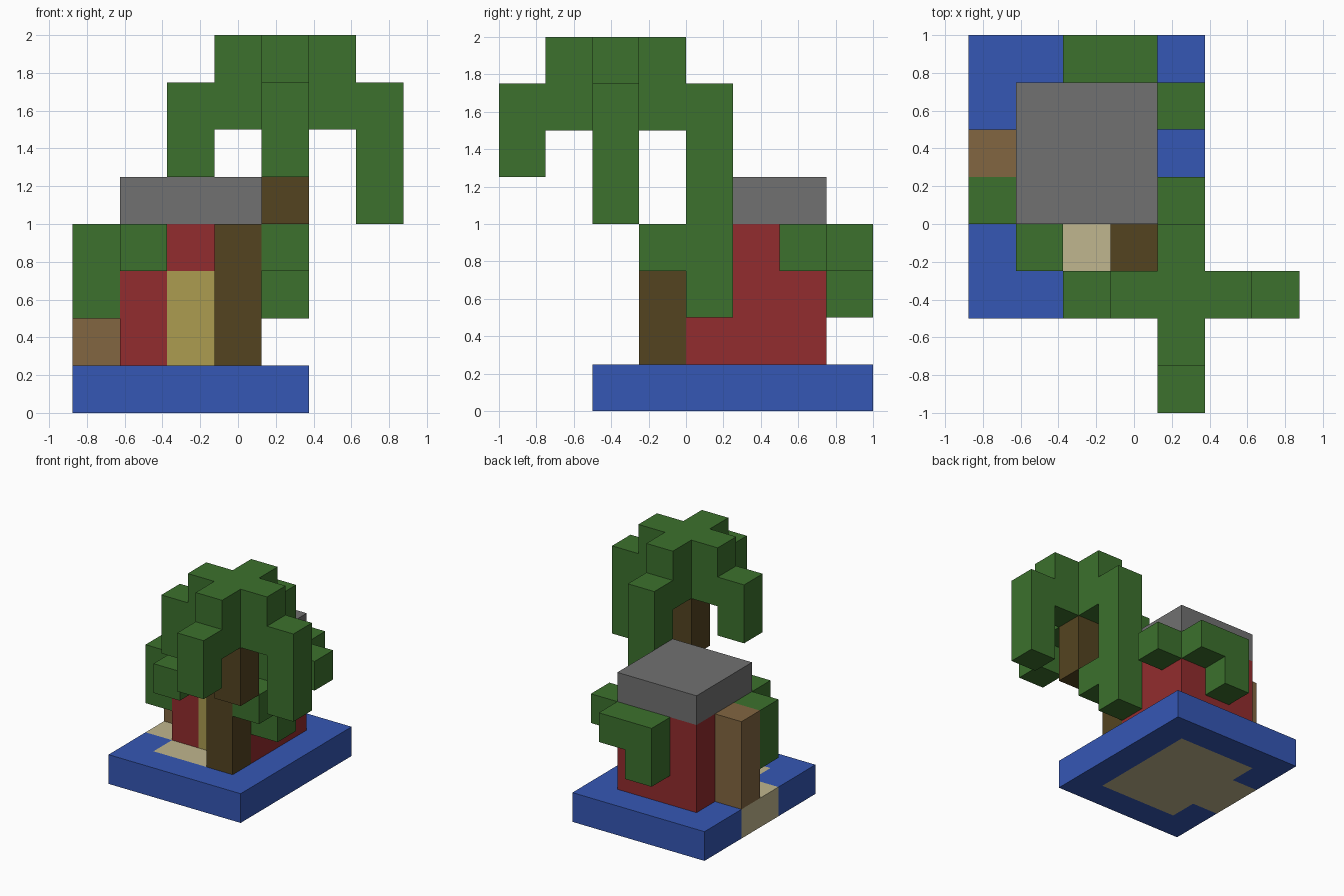
import bpy
import bmesh
from mathutils import Vector
from itertools import product

UNIT = 0.25                         # edge of one block
ORIGIN = Vector((-0.875, -1.0, 0))  # corner of the block grid

if "Cube" in bpy.data.objects:
    bpy.data.objects.remove(bpy.data.objects["Cube"])


def material(name, hex_colour):
    """Flat material from an sRGB hex string."""
    def linear(c):
        return c / 12.92 if c <= 0.04045 else ((c + 0.055) / 1.055) ** 2.4
    rgb = [linear(b / 255) for b in bytes.fromhex(hex_colour)]
    mat = bpy.data.materials.new(name)
    mat.use_nodes = True
    mat.diffuse_color = (*rgb, 1)
    bsdf = next(n for n in mat.node_tree.nodes if n.type == "BSDF_PRINCIPLED")
    bsdf.inputs["Base Color"].default_value = (*rgb, 1)
    bsdf.inputs["Roughness"].default_value = 0.9
    return mat


def box(x, y, z):
    """Grid cells filled by a box; each axis is one index or (first, last)."""
    spans = [(a, a) if isinstance(a, int) else a for a in (x, y, z)]
    return set(product(*(range(a, b + 1) for a, b in spans)))


def blocks(name, *layers):
    """One object from (material, cells) layers, with only its outer skin."""
    filled = {cell: i for i, (_, cells) in enumerate(layers) for cell in cells}
    bm = bmesh.new()
    for cell, index in filled.items():
        for axis, sign in product(range(3), (-1, 1)):
            step = [0, 0, 0]
            step[axis] = sign
            if tuple(c + s for c, s in zip(cell, step)) in filled:
                continue
            corners = []
            for u, v in ((0, 0), (1, 0), (1, 1), (0, 1))[::sign]:
                p = Vector(cell)
                p[axis] += sign > 0
                p[(axis + 1) % 3] += u
                p[(axis + 2) % 3] += v
                corners.append(bm.verts.new(ORIGIN + p * UNIT))
            bm.faces.new(corners).material_index = index
    bmesh.ops.remove_doubles(bm, verts=bm.verts, dist=0.001)
    bmesh.ops.dissolve_limit(bm, angle_limit=0.01, verts=bm.verts,
                             edges=bm.edges, delimit={"MATERIAL"})
    mesh = bpy.data.meshes.new(name)
    bm.to_mesh(mesh)
    bm.free()
    for mat, _ in layers:
        mesh.materials.append(mat)
    obj = bpy.data.objects.new(name, mesh)
    bpy.context.collection.objects.link(obj)
    return obj


water = material("water_blue", "3557B5")
sand = material("sand", "C0B68E")
red = material("wall_red", "922C2E")
grey = material("roof_grey", "717171")
yellow = material("door_yellow", "AC9C50")
bark = material("dark_bark", "544420")
wood = material("light_wood", "826641")
leaf = material("leaf_green", "3C712D")

# Island: water slab with a sandy patch that reaches the side edge
beach = box((1, 3), (3, 6), 0) | box(0, (4, 5), 0)
blocks("island_base", (water, box((0, 4), (2, 7), 0) - beach), (sand, beach))

# House: walls with a door, flat roof
door = box(2, 4, (1, 2))
blocks("house_walls", (red, box((1, 3), (4, 6), (1, 3)) - door), (yellow, door))
blocks("house_roof", (grey, box((1, 3), (4, 6), 4)))

# Leaning tall palm: trunk in two offset pieces
blocks("palm_trunk_lower", (bark, box(3, 3, (1, 3))))
blocks("palm_trunk_upper", (bark, box(4, 2, (4, 5))))

# Palm crown: cross of arms with a drooping frond at each tip
crown = box((3, 5), 2, (6, 7)) | box(4, (1, 3), (6, 7))
fronds = (box(2, 2, (5, 6)) | box(6, 2, (4, 6))
          | box(4, 0, (5, 6)) | box(4, 4, (2, 6)))
blocks("palm_crown", (leaf, crown | fronds))

# Wooden post against the house wall
blocks("side_post", (wood, box(0, 5, (1, 3))))

# Foliage hanging around the house
blocks("side_foliage", (leaf, box(0, 4, (2, 3))))
blocks("front_foliage", (leaf, box(1, 3, 3)))
blocks("corner_foliage", (leaf, box(4, 3, 3)))
blocks("rear_side_foliage", (leaf, box(4, 6, 3)))
blocks("back_foliage", (leaf, box((2, 3), 7, 3) | box(2, 7, 2)))
